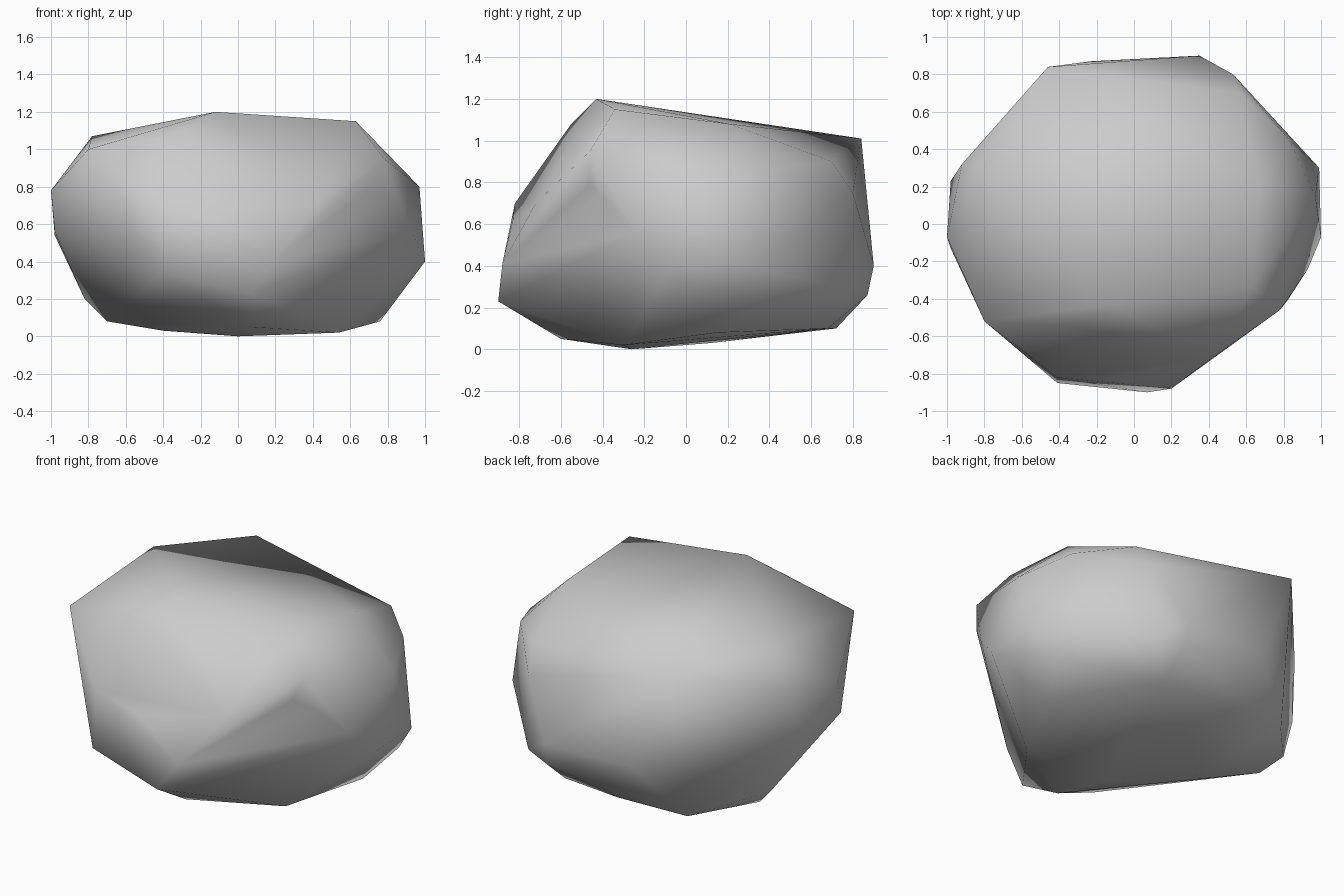
import bpy
import bmesh
from mathutils import Vector
from mathutils.bvhtree import BVHTree

default_cube = bpy.data.objects.get("Cube")
if default_cube:
    bpy.data.objects.remove(default_cube, do_unlink=True)


def flat_material(name, colour):
    """Plain single colour material for viewport and render."""
    material = bpy.data.materials.new(name)
    material.use_nodes = True
    material.diffuse_color = colour
    shader = material.node_tree.nodes["Principled BSDF"]
    shader.inputs["Base Color"].default_value = colour
    shader.inputs["Roughness"].default_value = 0.9
    return material


def press_dimple(mesh, target):
    """Split the face nearest to the target and pull its middle in to it."""
    tree = BVHTree.FromBMesh(mesh)
    location, normal, index, distance = tree.find_nearest(target)
    mesh.faces.ensure_lookup_table()
    poked = bmesh.ops.poke(mesh, faces=[mesh.faces[index]])
    poked["verts"][0].co = target


def build_boulder(name, corner_groups, dimple, material):
    """Wrap a skin around the chiselled corners and shade it smooth."""
    mesh = bmesh.new()
    for corners in corner_groups:
        for corner in corners:
            mesh.verts.new(corner)
    bmesh.ops.convex_hull(mesh, input=mesh.verts[:])

    # Drop any corner that ended up inside the skin
    buried = [vert for vert in mesh.verts if not vert.link_faces]
    bmesh.ops.delete(mesh, geom=buried, context="VERTS")
    press_dimple(mesh, dimple)
    bmesh.ops.recalc_face_normals(mesh, faces=mesh.faces[:])
    for face in mesh.faces:
        face.smooth = True

    data = bpy.data.meshes.new(name)
    mesh.to_mesh(data)
    mesh.free()
    data.materials.append(material)
    boulder = bpy.data.objects.new(name, data)
    bpy.context.collection.objects.link(boulder)
    return boulder


# Sloping crown: highest at the front, falling towards the back
crown = [
    (-.12, -.43, 1.2), (.63, -.34, 1.15), (-.8, -.52, 1), (-.78, .28, 1.07),
    (.67, .21, 1.08), (.57, .7, .9), (-.46, .84, 1.01), (-.3, -.55, 1.08),
]

# Front face, leaning back from a low brow
front = [
    (-.1, -.83, .62), (-.41, -.82, .7), (.2, -.88, .41), (.07, -.9, .23),
    (-.41, -.85, .34), (.41, -.72, .7),
]

# Shoulders on the two sides
left_side = [
    (.78, -.46, .95), (.82, -.41, .74), (.93, -.24, .56), (.97, .15, .8),
    (.83, .45, .87), (1, -.07, .4), (.99, .3, .4), (.86, .36, .22),
]
right_side = [
    (-1, -.07, .78), (-.98, .23, .54), (-.98, -.13, .56), (-.92, .32, .87),
    (-.82, .34, .2),
]

# Steep back wall
back = [
    (.53, .8, .75), (.53, .8, .28), (.35, .9, .4), (.35, .87, .26),
    (-.23, .87, .4),
]

# Nearly flat underside
underside = [
    (0, -.26, 0), (.54, -.3, .02), (.76, .15, .08), (-.4, .12, .03),
    (-.7, .27, .08), (-.5, .7, .1), (.36, .68, .1), (-.03, .72, .1),
    (.06, -.6, .05),
]

stone_grey = flat_material("stone_grey", (.6, .6, .6, 1))
build_boulder(
    "boulder",
    [crown, front, left_side, right_side, back, underside],
    Vector((.7, -.46, .79)),
    stone_grey,
)
